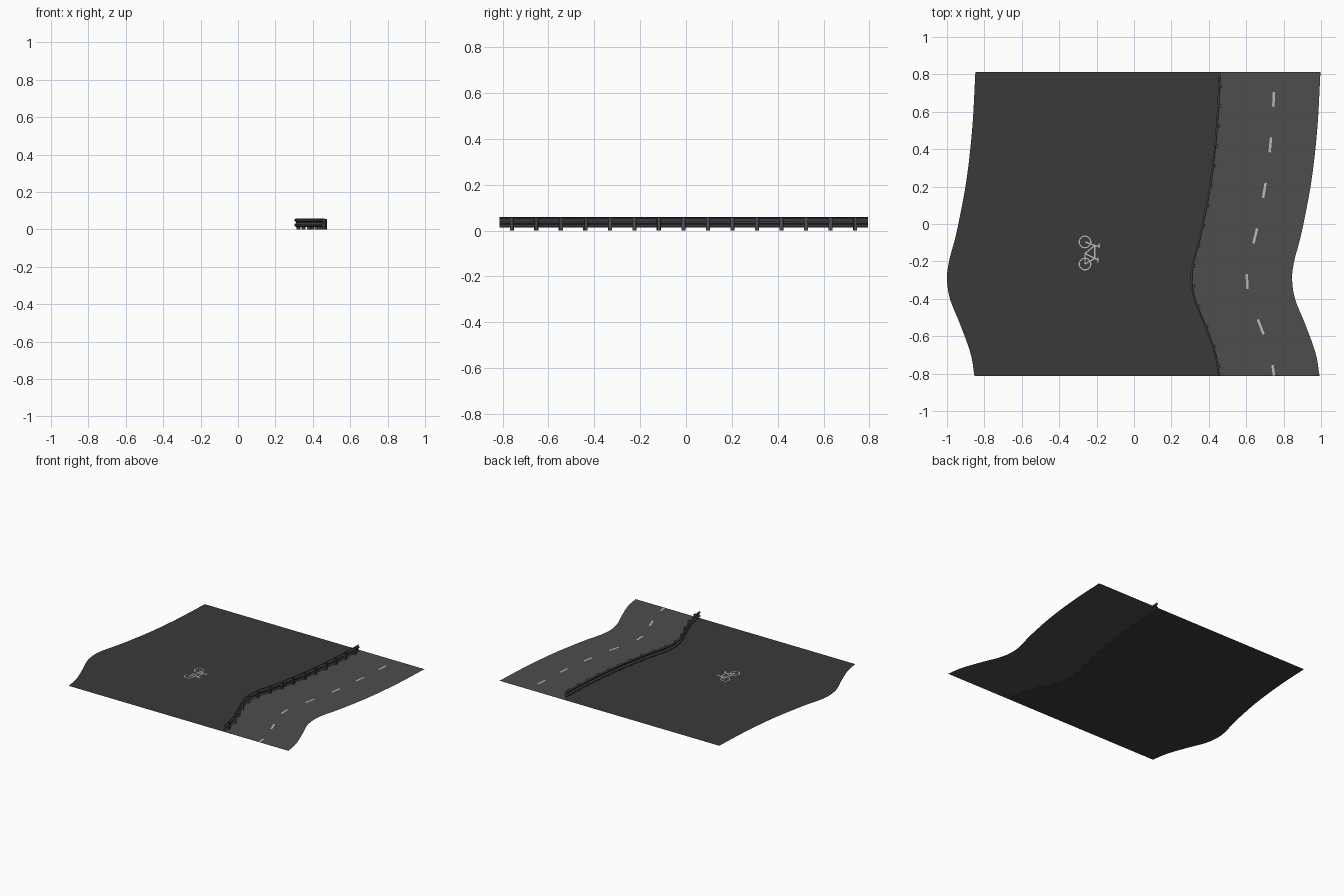
import bpy, math
from mathutils import Vector

if "Cube" in bpy.data.objects:
    bpy.data.objects.remove(bpy.data.objects["Cube"])

# Plan shape shared by every strip: (y, x) of the road's right edge
EDGE = [(-.813, .992), (-.695, .972), (-.535, .915), (-.4, .861), (-.29, .845), (-.2, .856),
        (-.08, .888), (.03, .912), (.24, .95), (.51, .98), (.813, .997)]
SHEET = 0.006


def slope(i):
    a, b = EDGE[max(i - 1, 0)], EDGE[min(i + 1, len(EDGE) - 1)]
    return (b[1] - a[1]) / (b[0] - a[0])


def edge_x(y):
    i = 0
    while i < len(EDGE) - 2 and y > EDGE[i + 1][0]:
        i += 1
    (y0, x0), (y1, x1) = EDGE[i], EDGE[i + 1]
    h = y1 - y0
    t = (y - y0) / h
    return (x0 * (2*t**3 - 3*t*t + 1) + slope(i) * h * (t**3 - 2*t*t + t)
            + x1 * (3*t*t - 2*t**3) + slope(i + 1) * h * (t**3 - t*t))


def material(name, color):
    m = bpy.data.materials.new(name)
    m.diffuse_color = (*color, 1)
    m.use_nodes = True
    m.node_tree.nodes["Principled BSDF"].inputs["Base Color"].default_value = m.diffuse_color
    return m


def make(name, verts, faces, mat):
    me = bpy.data.meshes.new(name)
    me.from_pydata(verts, [], faces)
    me.update()
    ob = bpy.data.objects.new(name, me)
    bpy.context.collection.objects.link(ob)
    me.materials.append(mat)
    return ob


def sweep(name, profile, y0, y1, n, mat):
    """Sweep an (offset, z) profile along the curved road edge."""
    k = len(profile)
    verts, faces = [], []
    for i in range(n + 1):
        y = y0 + (y1 - y0) * i / n
        verts += [(edge_x(y) + o, y, z) for o, z in profile]
    for i in range(n):
        for j in range(k - 1):
            a = i * k + j
            faces.append((a, a + 1, a + k + 1, a + k))
    return make(name, verts, faces, mat)


def bars(name, segments, width, z, mat):
    """Flat painted strokes between pairs of plan points."""
    verts, faces = [], []
    for p, q in segments:
        p, q = Vector(p), Vector(q)
        d = (q - p).normalized() * width / 2
        s = Vector((-d.y, d.x))
        b = len(verts)
        verts += [(*v, z) for v in (p + s, p - s, q - s, q + s)]
        faces.append((b, b + 1, b + 2, b + 3))
    return make(name, verts, faces, mat)


asphalt = material("dark_asphalt", (.042, .042, .042))
lane = material("lane_asphalt", (.075, .075, .075))
paint = material("paint", (.5, .5, .5))
steel = material("steel", (.075, .07, .09))

# Road surfaces
for name, a, b, mat in (("wide_road", -1.845, -.53, asphalt), ("side_lane", -.53, 0, lane)):
    ob = sweep(name, [(b, SHEET), (a, SHEET)], -.813, .813, 64, mat)
    ob.data.flip_normals()

# Lane dashes
dashes = []
for i in range(7):
    y = .667 - i * .2435
    a, b = max(y - .04, -.812), y + .04
    dashes.append(((edge_x(b) - .243, b), (edge_x(a) - .243, a)))
bars("lane_dashes", dashes, .013, SHEET + .001, paint)

# Bicycle symbol: two wheel rings and a frame
front, rear, crank = (-.262, -.096), (-.262, -.214), (-.262, -.158)
seat, head, grip = (-.202, -.188), (-.21, -.115), (-.185, -.123)
bars("bicycle_frame", [(front, grip), (grip, (-.187, -.105)), (rear, crank), (crank, seat),
     (seat, (-.193, -.192)), ((-.193, -.205), (-.193, -.178)), (rear, (-.21, -.184)),
     (crank, head), ((-.21, -.184), head)], .007, SHEET + .001, paint)
N = 32
for name, (cx, cy) in (("front_wheel", front), ("rear_wheel", rear)):
    v = [(cx + r * math.cos(t * math.tau / N), cy + r * math.sin(t * math.tau / N), SHEET + .001)
         for r in (.028, .034) for t in range(N)]
    f = [(i, N + i, N + (i + 1) % N, (i + 1) % N) for i in range(N)]
    make(name, v, f, paint)

# Corrugated guard rail
rail = sweep("guard_rail", [(-.534, .058), (-.542, .053), (-.542, .046), (-.534, .039),
             (-.534, .033), (-.542, .026), (-.542, .019), (-.534, .014)], -.813, .795, 64, steel)
solid = rail.modifiers.new("thickness", 'SOLIDIFY')
solid.thickness = .002
solid.offset = 0

# I-section posts behind the rail, turned to follow the curve
half = [(.007, -.008), (.007, -.006), (.0015, -.006), (.0015, .006), (.007, .006), (.007, .008)]
section = half + [(-x, y) for x, y in reversed(half)]
k = len(section)
verts, faces = [], []
for i in range(15):
    y = -.76 + i * .107
    ang = -math.atan2(edge_x(y + .01) - edge_x(y - .01), .02)
    c, s = math.cos(ang), math.sin(ang)
    b = len(verts)
    for z in (0, .056):
        verts += [(edge_x(y) - .526 + px * c - py * s, y + px * s + py * c, z) for px, py in section]
    faces += [(b + j, b + j + k, b + (j + 1) % k + k, b + (j + 1) % k)[::-1] for j in range(k)]
    faces += [tuple(range(b + k - 1, b - 1, -1)), tuple(range(b + k, b + 2 * k))]
make("guard_posts", verts, faces, steel)
